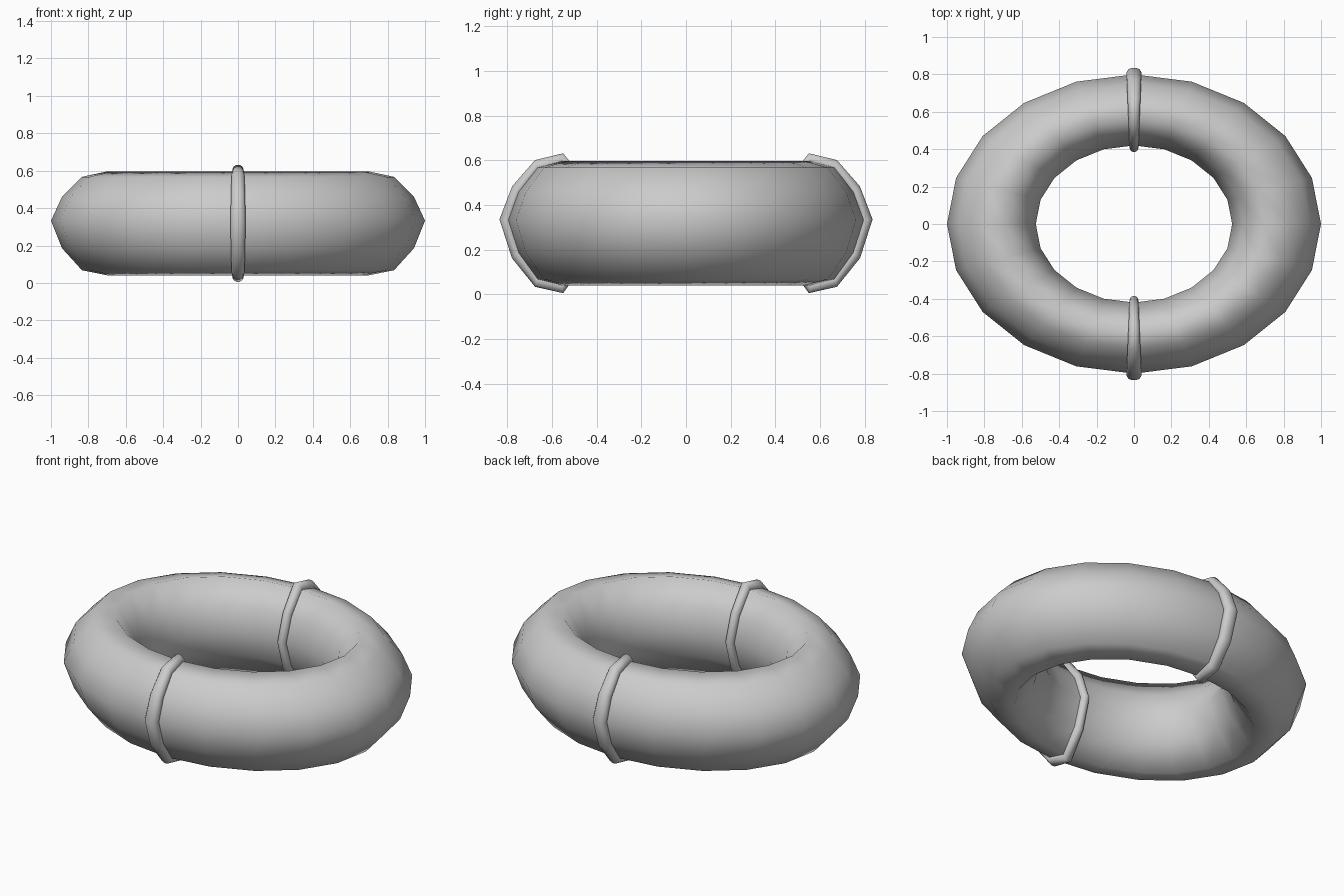
import bpy, bmesh
from math import cos, sin, pi, hypot

if "Cube" in bpy.data.objects:
    bpy.data.objects.remove(bpy.data.objects["Cube"])

# ten-sided tube section: (offset from tube centre, height)
R, ZC, YS = 0.7625, 0.318, 0.8
PROFILE = [(0.2375, 0.333), (0.179, 0.459), (0.072, 0.567), (-0.067, 0.597),
           (-0.18, 0.472), (-0.2375, 0.333), (-0.18, 0.178), (-0.067, 0.04),
           (0.072, 0.068), (0.179, 0.186)]


def skin_rings(name, rings):
    """Closed surface through closed rings, joined end to end."""
    bm = bmesh.new()
    vs = [[bm.verts.new(p) for p in ring] for ring in rings]
    n, m = len(vs), len(vs[0])
    for i in range(n):
        a, b = vs[i], vs[(i + 1) % n]
        for j in range(m):
            k = (j + 1) % m
            bm.faces.new((a[j], b[j], b[k], a[k]))
    bmesh.ops.recalc_face_normals(bm, faces=bm.faces)
    for f in bm.faces:
        f.smooth = True
    me = bpy.data.meshes.new(name)
    bm.to_mesh(me)
    bm.free()
    ob = bpy.data.objects.new(name, me)
    bpy.context.collection.objects.link(ob)
    return ob


# oval ring body, twenty segments around
body = []
for i in range(20):
    a = 2 * pi * i / 20
    body.append([((R + u) * cos(a), (R + u) * YS * sin(a), z) for u, z in PROFILE])
skin_rings("ring_body", body)

# rounded bands around the tube, wider on the outside
BAND = [(-1, -0.012), (-1, 0.012), (-0.75, 0.027), (-0.3, 0.035),
        (0.3, 0.035), (0.75, 0.027), (1, 0.012), (1, -0.012)]


def band(name, side):
    rings = []
    for u, z in PROFILE:
        y, dz = u * YS, z - ZC
        d = hypot(y, dz)
        half = 0.032 + 0.008 * u / 0.2375
        rings.append([(w * half, side * (R * YS + y + y / d * o), z + dz / d * o)
                      for w, o in BAND])
    skin_rings(name, rings)


band("front_band", -1)
band("back_band", 1)
